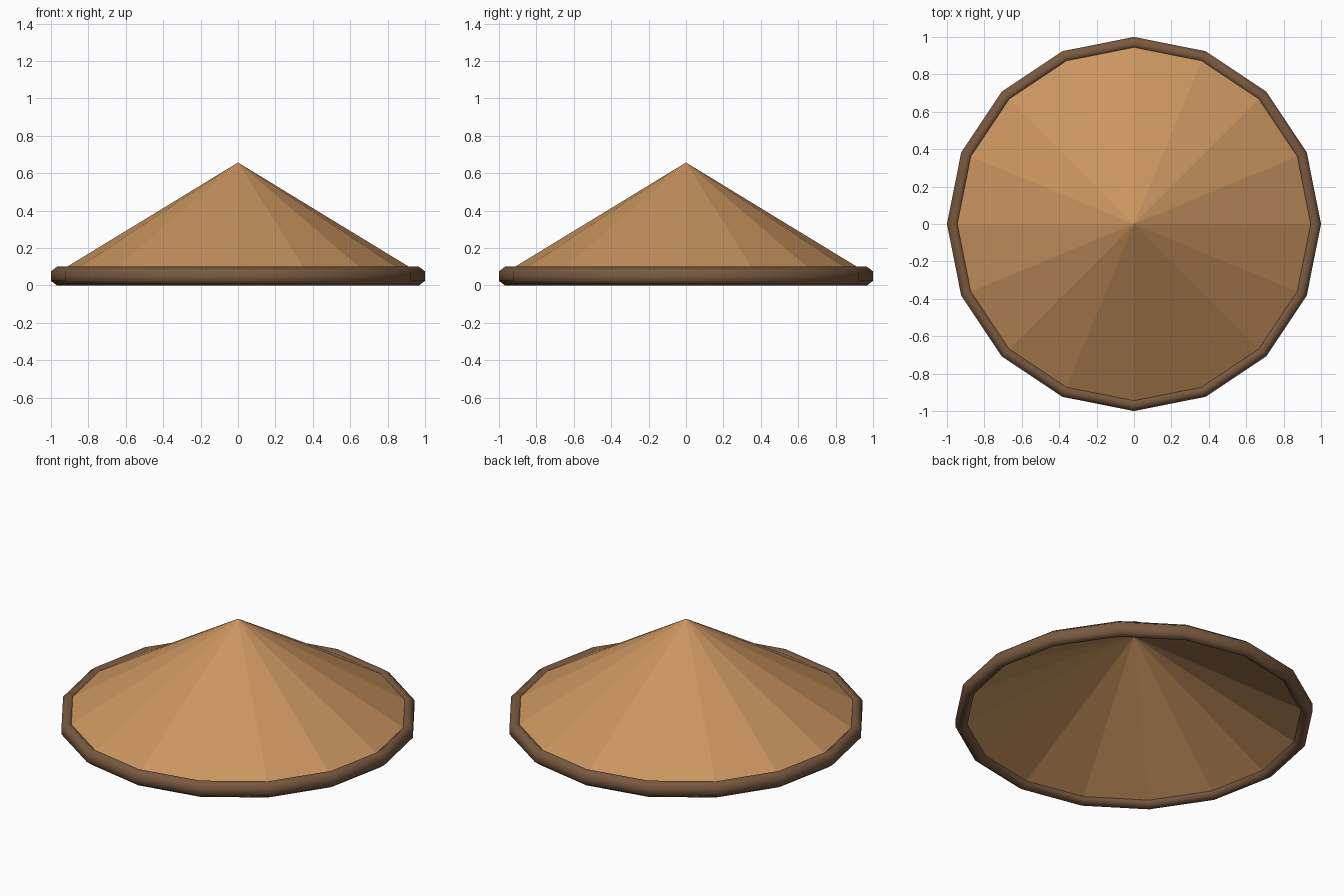
import bpy
import bmesh
from math import cos, sin, tau

SIDES = 16

cube = bpy.data.objects.get("Cube")
if cube:
    bpy.data.objects.remove(cube, do_unlink=True)


def make_material(name, colour):
    mat = bpy.data.materials.new(name)
    mat.use_nodes = True
    mat.diffuse_color = (*colour, 1)
    mat.node_tree.nodes["Principled BSDF"].inputs["Base Color"].default_value = (*colour, 1)
    return mat


def ring(bm, radius, z):
    return [bm.verts.new((radius * cos(tau * i / SIDES), radius * sin(tau * i / SIDES), z))
            for i in range(SIDES)]


def bridge(bm, a, b):
    for i in range(SIDES):
        j = (i + 1) % SIDES
        bm.faces.new((a[i], b[i], b[j], a[j]))


def fan(bm, base, apex_z):
    apex = bm.verts.new((0, 0, apex_z))
    for i in range(SIDES):
        bm.faces.new((base[i], base[(i + 1) % SIDES], apex))


def finish(bm, name, mat, smooth):
    for face in bm.faces:
        face.smooth = smooth
    bmesh.ops.recalc_face_normals(bm, faces=bm.faces)
    mesh = bpy.data.meshes.new(name)
    bm.to_mesh(mesh)
    bm.free()
    mesh.materials.append(mat)
    obj = bpy.data.objects.new(name, mesh)
    bpy.context.collection.objects.link(obj)


straw = make_material("straw tan", (0.595, 0.302, 0.115))
brown = make_material("rim brown", (0.19, 0.1, 0.05))

# Flat-shaded thick cone: outer and hollow inner slopes, edge buried in the rim
bm = bmesh.new()
outer = ring(bm, 0.965, 0.069)
inner = ring(bm, 0.965, 0.025)
fan(bm, outer, 0.657)
fan(bm, inner, 0.555)
bridge(bm, outer, inner)
finish(bm, "cone_crown", straw, False)

# Smooth rim with a narrow six-sided section, swept round the same polygon
section = [(0.968, 0.1), (1.0, 0.075), (1.0, 0.025),
           (0.968, 0), (0.936, 0.025), (0.936, 0.075)]
bm = bmesh.new()
loops = [ring(bm, r, z) for r, z in section]
for a, b in zip(loops, loops[1:] + loops[:1]):
    bridge(bm, a, b)
finish(bm, "rim_band", brown, True)
